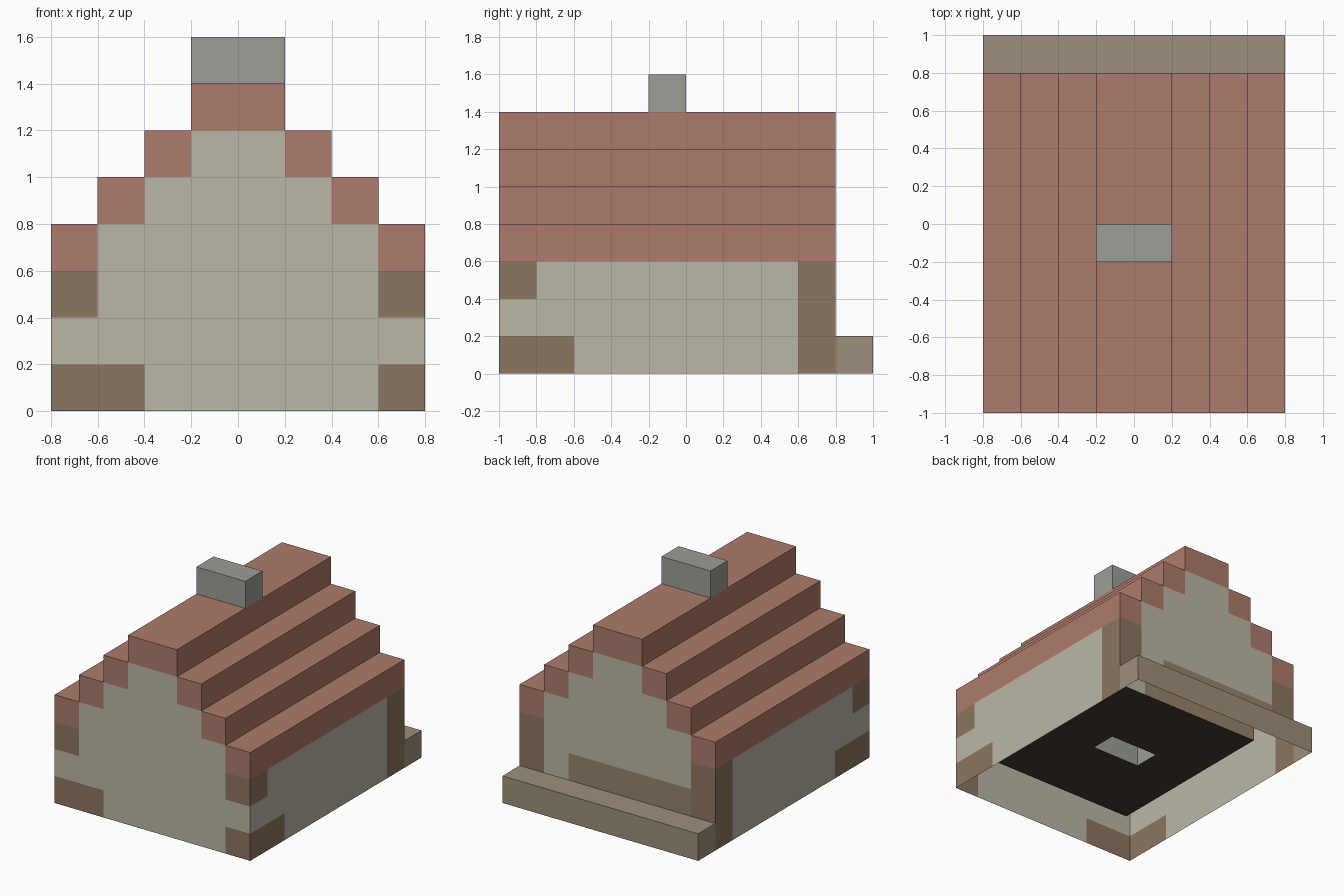
import bpy, bmesh
from mathutils import Vector

if "Cube" in bpy.data.objects:
    bpy.data.objects.remove(bpy.data.objects["Cube"])

S = 0.2                      # block size
NX, NY = 8, 10               # blocks across and deep (house is 9 deep, porch 1)
BACK = 8                     # row of the back wall


def box(i0, i1, j0, j1, k0, k1):
    """Set of block cells, end indices excluded."""
    return {(i, j, k) for i in range(i0, i1) for j in range(j0, j1) for k in range(k0, k1)}


def mirror(cells):
    return cells | {(NX - 1 - i, j, k) for i, j, k in cells}


parts = {}

# stepped roof: one course per step, closing with a two-block ridge
parts["roof"] = mirror(set().union(*(box(s, s + 1, 0, 9, 3 + s, 4 + s) for s in range(4))))

# chimney and its stack running down to the floor
parts["chimney"] = box(3, 5, 4, 5, 7, 8)
parts["chimney_stack"] = box(3, 5, 4, 5, 1, 7) - parts["roof"]

# timber corner posts, footings and the low band over the porch
timber = mirror(box(0, 1, BACK, 9, 0, 3) | box(0, 1, 0, 1, 2, 3) | box(0, 1, 0, 2, 0, 1))
timber |= box(1, 2, 0, 1, 0, 1)
parts["timber_frame"] = timber
parts["door_band"] = box(1, 6, BACK, 9, 1, 2)

# plastered walls: long sides plus stepped gables front and back
walls = mirror(box(0, 1, 0, 9, 0, 3))
for j in (0, BACK):
    walls |= box(0, 8, j, j + 1, 0, 3)
    for s in range(1, 4):
        walls |= box(s, 8 - s, j, j + 1, 2 + s, 3 + s)
parts["walls"] = walls - timber - parts["door_band"] - parts["roof"]

# floor inside the walls, porch step behind
parts["floor"] = box(1, 7, 1, BACK, 0, 1)
parts["porch_step"] = box(0, 8, 9, 10, 0, 1)

colours = {
    "roof": (0.42, 0.20, 0.15),
    "chimney": (0.34, 0.34, 0.31),
    "chimney_stack": (0.34, 0.34, 0.31),
    "timber_frame": (0.26, 0.18, 0.115),
    "door_band": (0.31, 0.23, 0.15),
    "walls": (0.50, 0.47, 0.39),
    "floor": (0.055, 0.045, 0.036),
    "porch_step": (0.34, 0.28, 0.20),
}

solid = set().union(*parts.values())
AXES = [Vector(a) for a in ((1, 0, 0), (0, 1, 0), (0, 0, 1))]


def build(name, cells):
    """Skin only the faces that meet open air; the underside stays open."""
    bm = bmesh.new()
    for c in cells:
        centre = Vector(c) + Vector((0.5 - NX / 2, 0.5 - NY / 2, 0.5))
        for a in range(3):
            for sign in (1, -1):
                n = AXES[a] * sign
                near = tuple(int(c[m] + n[m]) for m in range(3))
                if near in solid or near[2] < 0:
                    continue
                u, v = AXES[(a + 1) % 3], AXES[(a + 2) % 3] * sign
                ring = [(-1, -1), (1, -1), (1, 1), (-1, 1)]
                bm.faces.new([bm.verts.new((centre + (n + u * p + v * q) / 2) * S)
                              for p, q in ring])
    bmesh.ops.remove_doubles(bm, verts=bm.verts, dist=0.001)
    # merge neighbouring flat faces
    bmesh.ops.dissolve_limit(bm, angle_limit=0.02, verts=bm.verts, edges=bm.edges)
    mesh = bpy.data.meshes.new(name)
    bm.to_mesh(mesh)
    bm.free()
    mat = bpy.data.materials.new(name + "_colour")
    mat.diffuse_color = (*colours[name], 1)
    mat.use_nodes = True
    mat.node_tree.nodes["Principled BSDF"].inputs["Base Color"].default_value = mat.diffuse_color
    mesh.materials.append(mat)
    obj = bpy.data.objects.new(name, mesh)
    bpy.context.collection.objects.link(obj)


for name, cells in parts.items():
    # the stack's hidden top keeps only its skin inside the room
    build(name, cells)
